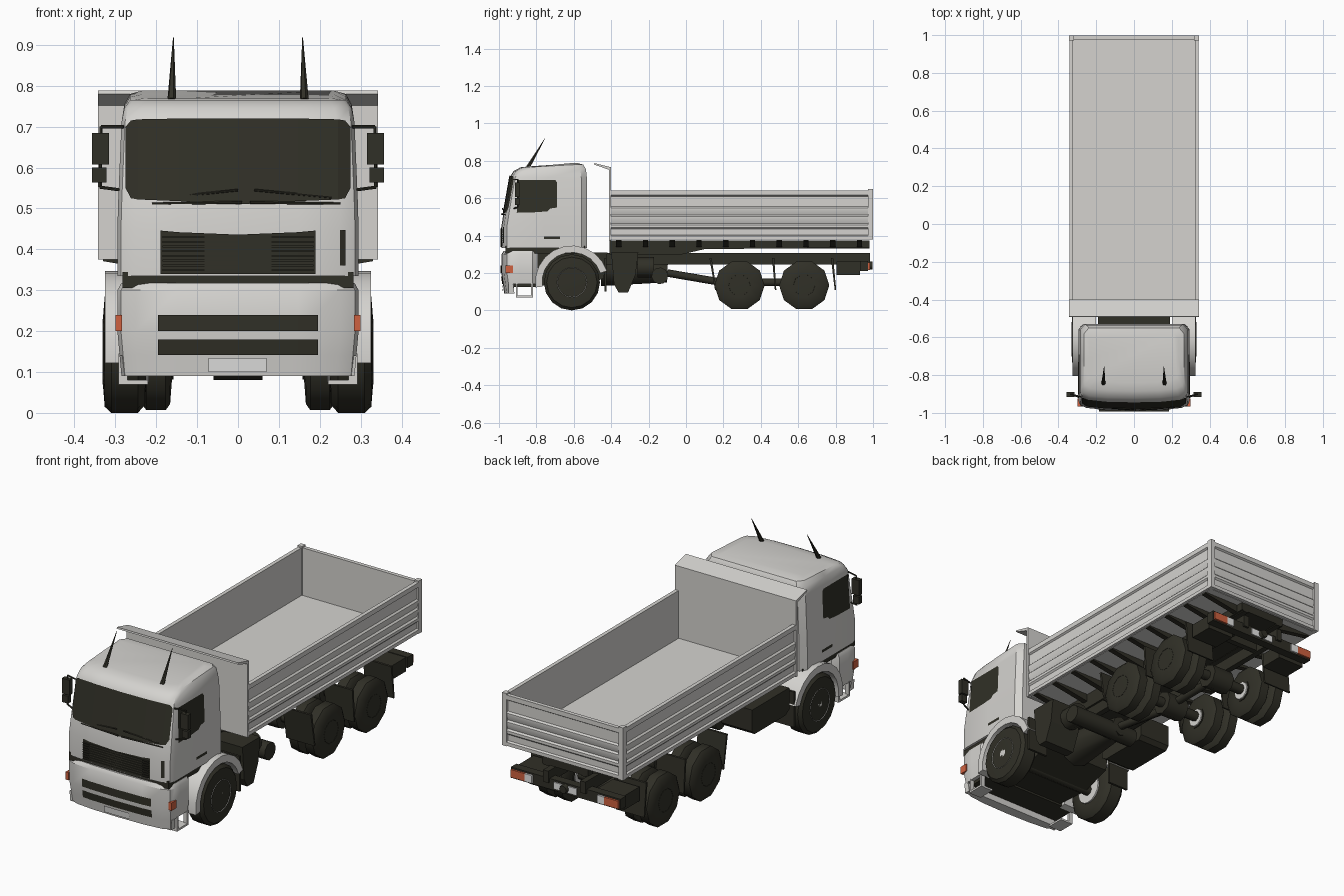
import bpy, bmesh, math
from mathutils import Vector

if "Cube" in bpy.data.objects:
    bpy.data.objects.remove(bpy.data.objects["Cube"])


def material(name, rgb):
    m = bpy.data.materials.new(name)
    m.diffuse_color = (*rgb, 1)
    m.use_nodes = True
    m.node_tree.nodes["Principled BSDF"].inputs["Base Color"].default_value = m.diffuse_color
    return m


BODY = material("body grey", (0.66, 0.65, 0.625))
DARK = material("dark rubber", (0.03, 0.029, 0.02))
ORANGE = material("orange lamp", (0.62, 0.12, 0.05))
WHITE = material("plate white", (0.8, 0.8, 0.79))


def mesh(name, verts, faces, mat, facing=None, smooth=None):
    bm = bmesh.new()
    vs = [bm.verts.new(v) for v in verts]
    for f in faces:
        bm.faces.new([vs[i] for i in f])
    bm.normal_update()
    if facing is None:
        bmesh.ops.recalc_face_normals(bm, faces=bm.faces[:])
    else:
        bmesh.ops.reverse_faces(bm, faces=[f for f in bm.faces if f.normal.dot(Vector(facing)) < 0])
    me = bpy.data.meshes.new(name)
    bm.to_mesh(me)
    bm.free()
    me.materials.append(mat)
    ob = bpy.data.objects.new(name, me)
    bpy.context.collection.objects.link(ob)
    if smooth:
        bpy.ops.object.select_all(action='DESELECT')
        bpy.context.view_layer.objects.active = ob
        ob.select_set(True)
        bpy.ops.object.shade_smooth_by_angle(angle=math.radians(smooth))
    return ob


def loft(name, rings, mat, smooth=None):
    n = len(rings[0])
    faces = [(k*n+i, k*n+(i+1) % n, (k+1)*n+(i+1) % n, (k+1)*n+i)
             for k in range(len(rings)-1) for i in range(n)]
    faces += [tuple(range(n)), tuple(range((len(rings)-1)*n, len(rings)*n))]
    return mesh(name, [v for r in rings for v in r], faces, mat, smooth=smooth)


def prism_x(name, yz, a, b, mat, smooth=None):
    return loft(name, [[(x, y, z) for y, z in yz] for x in (a, b)], mat, smooth)


def prism_y(name, xz, a, b, mat, smooth=None):
    return loft(name, [[(x, y, z) for x, z in xz] for y in (a, b)], mat, smooth)


def box(name, x, y, z, mat):
    return prism_x(name, [(y[0], z[0]), (y[1], z[0]), (y[1], z[1]), (y[0], z[1])], x[0], x[1], mat)


def lathe(name, s, cy, cz, prof, n, mat, smooth=40):
    rings = [[(s*x, cy+r*math.cos(2*math.pi*i/n), cz+r*math.sin(2*math.pi*i/n)) for i in range(n)]
             for x, r in prof]
    return loft(name, rings, mat, smooth)


def rod(name, p, q, r1, r2, mat, n=8):
    p, q = Vector(p), Vector(q)
    d = (q-p).normalized()
    u = d.orthogonal().normalized()
    v = d.cross(u)
    rings = [[c+r*(u*math.cos(2*math.pi*i/n)+v*math.sin(2*math.pi*i/n)) for i in range(n)]
             for c, r in ((p, r1), (q, r2))]
    return loft(name, rings, mat, 50)


# Cab shape: height, front y, half width; bow gives the plan curve of the front
SHAPE = [(.09, -.972, .285), (.2, -.987, .295), (.335, -.987, .295), (.45, -.987, .295),
         (.52, -.976, .293), (.71, -.944, .285), (.75, -.93, .28)]
BOW = [(0, 0), (.5, .003), (.85, .013), (.97, .03), (1, .055)]


def interp(tab, t, k):
    for a, b in zip(tab, tab[1:]):
        if t <= b[0]:
            f = (t-a[0])/(b[0]-a[0])
            return a[k]+(b[k]-a[k])*f
    return tab[-1][k]


def ring(zf, zb, yf, yb, w):
    half = [(w*f, yf+o, zf) for f, o in BOW]
    half += [(w, (yf+yb)/2, (zf+zb)/2), (w, yb-.03, zb), (w-.025, yb, zb)]
    return half + [(-x, y, z) for x, y, z in reversed(half[1:])]


def st(z, yb):
    return ring(z, z, interp(SHAPE, z, 1), yb, interp(SHAPE, z, 2))


def front_plate(name, cols, mat, off=.004):
    """cols: (x, z low, z high) laid on the curved cab front"""
    verts = []
    for x, lo, hi in cols:
        for z in (lo, hi):
            f = abs(x)/interp(SHAPE, z, 2)
            verts.append((x, interp(SHAPE, z, 1)+interp(BOW, f, 1)-off, z))
    faces = [(2*i, 2*i+2, 2*i+3, 2*i+1) for i in range(len(cols)-1)]
    return mesh(name, verts, faces, mat, (0, -1, 0))


def side_plate(name, s, yz, mat, off=.003):
    return mesh(name, [(s*(interp(SHAPE, z, 2)+off), y, z) for y, z in yz],
                [tuple(range(len(yz)))], mat, (s, 0, 0))


# Cab, bumper and underside
loft("cab", [st(.335, -.53), st(.45, -.53), st(.52, -.53), st(.71, -.53),
             ring(.745, .755, -.922, -.535, .278), ring(.765, .78, -.885, -.55, .264),
             ring(.77, .788, -.84, -.58, .235)], BODY, 38)
loft("bumper", [st(.09, -.92), st(.14, -.92), st(.142, -.79), st(.2, -.79), st(.3, -.79),
                ring(.318, .318, -.975, -.79, .285)], BODY, 35)
box("cab_floor", (-.283, .283), (-.965, -.54), (.305, .345), DARK)
box("undertray", (-.27, .27), (-.92, -.79), (.125, .16), DARK)
prism_x("engine", [(-.85, .14), (-.6, .12), (-.44, .17), (-.42, .31), (-.85, .31)], -.19, .19, DARK)

# Front details
front_plate("windscreen", [(-.275, .55, .70), (-.262, .525, .715), (-.245, .522, .718), (-.146, .518, .72),
                           (0, .51, .72), (.146, .518, .72), (.245, .522, .718), (.262, .525, .715),
                           (.275, .55, .70)], DARK)
front_plate("grille", [(-.19, .34, .446), (-.147, .34, .442), (0, .34, .436), (.147, .34, .442),
                       (.19, .34, .446)], DARK)
for i in range(8):
    box("grille_slat", (-.185, .185), (-.993, -.98), (.347+i*.0115, .352+i*.0115), DARK)
for lo, hi in ((.2, .24), (.142, .18)):
    front_plate("bumper_slot", [(x, lo, hi) for x in (-.196, -.147, 0, .147, .196)], DARK)
front_plate("front_plate", [(-.072, .1, .134), (0, .1, .134), (.07, .1, .134)], WHITE, .006)
front_plate("front_vent", [(.249, .36, .447), (.263, .36, .447)], DARK)
for s in (1, -1):
    rod("wiper", (.02+s*.01, -.985, .515), (.02+s*.01+s*.22, -.967, .512), .004, .003, DARK, 6)
    rod("wiper_blade", (s*.02+.02, -.982, .545), (s*.2+.03, -.968, .527), .003, .003, DARK, 6)
    box("corner_lamp", (s*.284, s*.3), (-.966, -.925), (.2, .24), ORANGE)

    # Side glass, handle, steps
    side_plate("side_window", s, [(-.897, .698), (-.70, .698), (-.69, .685), (-.69, .55), (-.725, .545),
                                  (-.74, .53), (-.80, .525), (-.905, .522)], DARK)
    side_plate("door_handle", s, [(-.76, .382), (-.675, .382), (-.675, .396), (-.76, .396)], DARK)
    box("step_tread", (s*.22, s*.292), (-.91, -.82), (.07, .08), BODY)
    for y in (-.91, -.828):
        box("step_post", (s*.27, s*.292), (y, y+.01), (.07, .145), BODY)

    # Mirrors and aerials
    box("mirror", (s*.315, s*.357), (-.915, -.89), (.607, .685), DARK)
    box("small_mirror", (s*.322, s*.357), (-.915, -.89), (.563, .6), DARK)
    arm = [(s*.28, -.915, .70), (s*.335, -.9, .70), (s*.337, -.9, .552), (s*.285, -.92, .545)]
    for p, q in zip(arm, arm[1:]):
        rod("mirror_arm", p, q, .004, .004, DARK, 6)
    rod("aerial", (s*.162, -.845, .765), (s*.158, -.755, .918), .011, .001, DARK, 6)

    # Front arch and mudflap
    arc = [math.radians(18+i*17) for i in range(11)]
    pts = [(-.61+.197*math.cos(a), .15+.197*math.sin(a)) for a in arc]
    pts += [(-.61+.16*math.cos(a), .15+.16*math.sin(a)) for a in reversed(arc)]
    prism_x("front_arch", pts, s*.2, s*.325, BODY, 30)
    box("front_mudflap", (s*.2, s*.315), (-.437, -.425), (.1, .28), DARK)

    # Wheels
    lathe("front_tyre", s, -.61, .15, [(.225, .085), (.227, .13), (.245, .15), (.31, .15), (.326, .135),
                                       (.33, .086)], 16, DARK)
    lathe("front_rim", s, -.61, .15, [(.218, .075), (.30, .082), (.332, .08), (.32, .068), (.316, .04),
                                      (.328, .034), (.33, .02)], 16, BODY)
    for y in (.286, .632):
        for x in (.162, .25):
            lathe("rear_tyre", s, y, .134, [(x, .062), (x+.004, .118), (x+.015, .134), (x+.062, .134),
                                            (x+.075, .116), (x+.077, .062)], 10, DARK)
        lathe("rear_rim", s, y, .134, [(.158, .055), (.20, .05), (.30, .058), (.328, .058), (.29, .04),
                                       (.285, .02)], 10, DARK)
        lathe("rear_hub", s, y, .134, [(.28, .043), (.303, .04), (.305, .02)], 8, BODY)
        lathe("rear_hub_cap", s, y, .134, [(.29, .019), (.32, .014)], 8, DARK)
        lathe("inner_rim", s, y, .134, [(.154, .045), (.165, .05)], 10, BODY)

    # Bed side with pressed ribs
    wall = [(.322, .38), (.342, .38), (.342, .398), (.333, .404), (.333, .435)]
    for z in (.435, .48, .525):
        wall += [(.341, z+.008), (.341, z+.022), (.333, z+.03)]
    wall += [(.333, .61), (.342, .616), (.342, .64), (.322, .64)]
    prism_y("bed_side", [(s*x, z) for x, z in wall], -.405, .985, BODY, 20)
    box("bed_post", (s*.318, s*.343), (.972, .999), (.378, .648), BODY)

    # Chassis rails, flaps, rear lamps
    box("chassis_rail", (s*.09, s*.12), (-.5, .985), (.245, .306), DARK)
    box("subframe_rail", (s*.09, s*.12), (-.4, .98), (.33, .375), DARK)
    for y, d in ((.125, .03), (.46, .015), (.775, .02)):
        prism_x("rear_mudflap", [(y, .28), (y+.012, .28), (y+d+.008, .11), (y+d, .11)], s*.165, s*.325, DARK)
    box("rear_lamp", (s*.225, s*.305), (.972, .984), (.217, .257), ORANGE)
    box("reverse_lamp", (s*.185, s*.225), (.972, .984), (.217, .257), WHITE)
    box("rear_box", (s*.15, s*.3), (.805, .93), (.19, .262), DARK)

# Tailgate, floor and headboard
prism_x("tailgate", [(x+.655, z) for x, z in wall], -.325, .325, BODY, 20)
box("bed_floor", (-.328, .328), (-.405, .98), (.378, .396), BODY)
prism_x("headboard", [(-.40, .375), (-.40, .765), (-.49, .788), (-.492, .78), (-.412, .752), (-.412, .375)],
        -.343, .343, BODY)

# Bed cross bearers, tapering to the edges
for i in range(10):
    y = -.36+i*.143
    prism_y("cross_bearer", [(-.33, .377), (-.33, .371), (-.11, .335), (.11, .335), (.33, .371), (.33, .377)],
            y-.014, y+.014, DARK)
prism_x("tipping_frame", [(-.41, .30), (-.02, .30), (.1, .328), (.98, .335), (.98, .375), (-.41, .375)],
        -.13, .13, DARK)

# Tanks, shafts, axles and rear beam
tank = [(-.40, .31), (-.385, .14), (-.36, .095), (-.31, .095), (-.27, .19), (-.255, .31)]
prism_x("fuel_tank", tank, .13, .305, DARK)
prism_x("battery_box", [(-.40, .31), (-.40, .2), (-.37, .18), (-.12, .18), (-.10, .2), (-.10, .31)],
        -.305, -.13, DARK)
rod("air_tank", (-.1, -.14, .185), (.28, -.14, .185), .045, .045, DARK, 10)
rod("silencer", (.2, -.26, .23), (.2, -.17, .23), .055, .055, DARK, 10)
rod("gearbox", (0, -.45, .22), (0, -.1, .2), .09, .05, DARK, 8)
rod("drive_shaft", (0, -.1, .2), (0, .286, .134), .02, .02, DARK)
rod("rear_shaft", (0, .286, .15), (0, .632, .15), .02, .02, DARK)
for y in (-.61, .286, .632):
    rod("axle", (-.25, y, .14), (.25, y, .14), .026, .026, DARK)
    if y > 0:
        rod("differential", (-.06, y, .14), (.06, y, .14), .06, .06, DARK, 8)
for y in (-.45, 0, .12, .46, .8):
    box("chassis_cross", (-.1, .1), (y, y+.03), (.25, .3), DARK)
box("rear_beam", (-.31, .31), (.93, .974), (.21, .265), DARK)
box("rear_plate", (-.065, .065), (.973, .98), (.22, .255), WHITE)
rod("tow_hitch", (0, .95, .24), (0, .998, .24), .025, .02, DARK)
